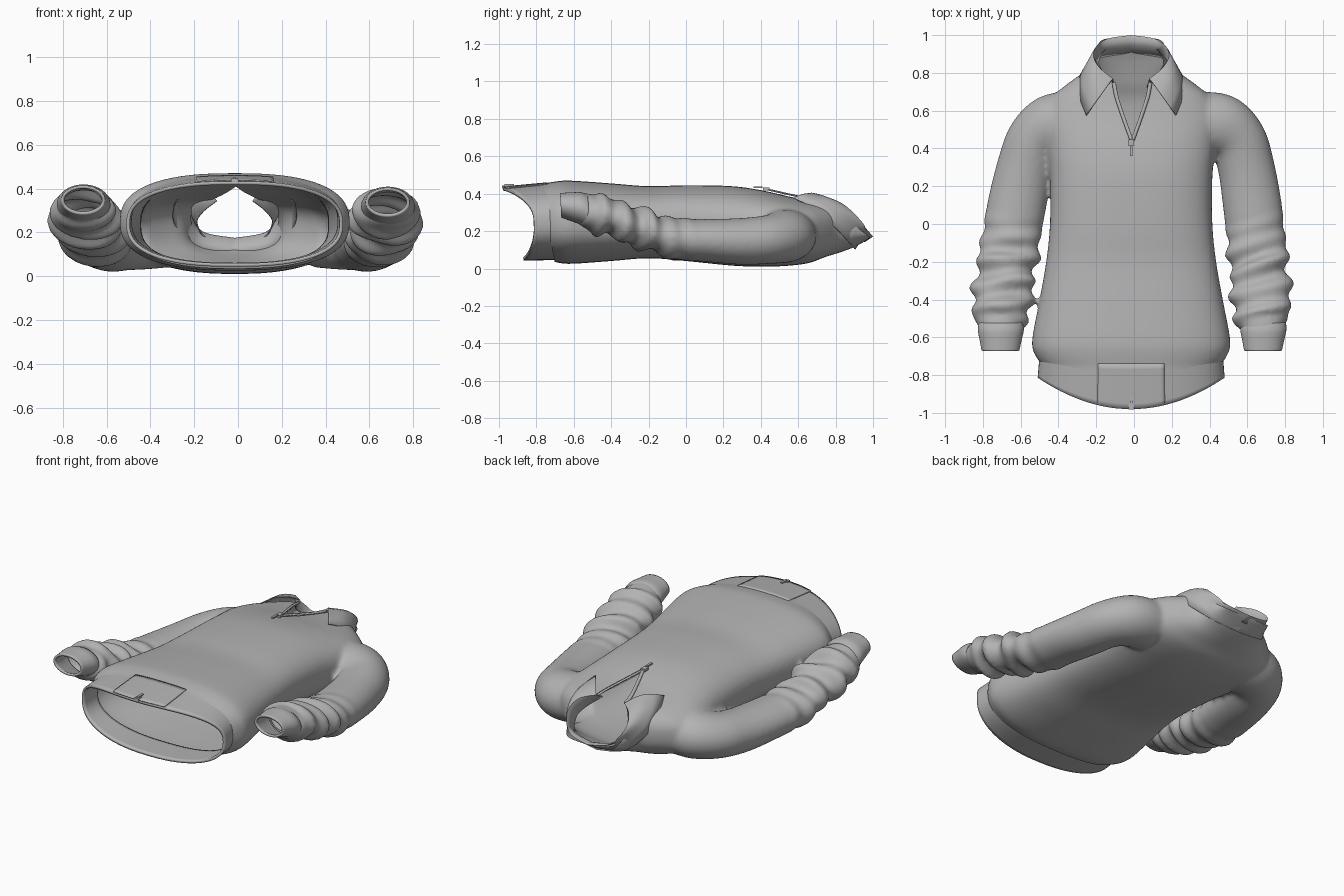
import bpy, bmesh, math
from mathutils import Vector

cube = bpy.data.objects.get("Cube")
if cube:
    bpy.data.objects.remove(cube)


def material(name, value):
    m = bpy.data.materials.new(name)
    m.use_nodes = True
    m.diffuse_color = (value, value, value, 1)
    m.node_tree.nodes["Principled BSDF"].inputs["Base Color"].default_value = (value, value, value, 1)
    return m


CLOTH = material("grey cloth", 0.45)


def spline(keys, steps):
    """Smooth rows passing through the key rows."""
    out = []
    for i in range(len(keys) - 1):
        a, b, c, d = (keys[min(max(j, 0), len(keys) - 1)] for j in range(i - 1, i + 3))
        for s in range(steps):
            t = s / steps
            out.append([q + t / 2 * (r - p + t * (2*p - 5*q + 4*r - u + t * (3*(q - r) + u - p)))
                        for p, q, r, u in zip(a, b, c, d)])
    return out + [list(keys[-1])]


def add_grid(bm, rows, closed=False, caps=False):
    """Quads between rows of points; closed rows make a tube."""
    grid = [[bm.verts.new(p) for p in row] for row in rows]
    n = len(grid[0])
    for r0, r1 in zip(grid, grid[1:]):
        for j in range(n if closed else n - 1):
            k = (j + 1) % n
            bm.faces.new((r0[j], r0[k], r1[k], r1[j]))
    if caps:
        bm.faces.new(grid[0])
        bm.faces.new(grid[-1])


def finish(name, bm, thickness=0, angle=40):
    bmesh.ops.recalc_face_normals(bm, faces=bm.faces)
    mesh = bpy.data.meshes.new(name)
    bm.to_mesh(mesh)
    bm.free()
    mesh.materials.append(CLOTH)
    ob = bpy.data.objects.new(name, mesh)
    bpy.context.collection.objects.link(ob)
    bpy.ops.object.select_all(action='DESELECT')
    ob.select_set(True)
    bpy.context.view_layer.objects.active = ob
    bpy.ops.object.shade_smooth_by_angle(angle=math.radians(angle))
    if thickness:
        mod = ob.modifiers.new("thickness", 'SOLIDIFY')
        mod.thickness = thickness
    return ob


def make(name, rows, closed=False, thickness=0):
    bm = bmesh.new()
    add_grid(bm, rows, closed)
    return finish(name, bm, thickness)


def power(v, e):
    return math.copysign(abs(v) ** e, v)


def angles(n):
    return [2 * math.pi * i / n for i in range(n)]


# Torso: rounded sections along the body (y, half width, back z, front z)
TORSO = [(-.85, .44, .07, .45), (-.76, .465, .05, .455), (-.7, .505, .035, .465),
         (-.62, .525, .025, .47), (-.4, .485, .04, .455), (-.2, .45, .055, .44),
         (0, .43, .04, .445), (.25, .43, .015, .44), (.42, .45, .01, .415),
         (.55, .47, .015, .385), (.66, .43, .03, .365), (.74, .34, .06, .355),
         (.82, .235, .085, .34), (.9, .2, .115, .3), (.99, .16, .165, .2)]
body = bmesh.new()
rows = []
for y, w, back, front in spline(TORSO, 4):
    rows.append([(-.015 + w * power(math.cos(a), .8), y,
                  (back + front) / 2 + (front - back) / 2 * power(math.sin(a), .8)) for a in angles(64)])
add_grid(body, rows, closed=True, caps=True)

# Sleeves: tubes along a bent path (x, y, z, half width, half height)
SLEEVE = [(.34, .53, .18, .17, .14), (.45, .52, .17, .165, .14), (.54, .44, .155, .15, .13),
          (.585, .3, .145, .15, .125), (.62, .12, .15, .155, .115), (.645, -.05, .16, .155, .11),
          (.665, -.2, .2, .155, .1), (.68, -.32, .245, .155, .1), (.685, -.42, .28, .155, .1),
          (.69, -.5, .3, .15, .1), (.695, -.56, .325, .105, .08), (.695, -.64, .335, .09, .06)]


def sleeve_rows(side):
    path = spline(SLEEVE, 8)
    rows = []
    for i, (x, y, z, w, h) in enumerate(path):
        t = Vector(path[min(i + 1, len(path) - 1)][:3]) - Vector(path[max(i - 1, 0)][:3])
        across = t.cross(Vector((0, 0, 1))).normalized()
        up = across.cross(t).normalized()
        # gathered folds on the forearm
        fold = .017 * max(0, min(1, (.05 - y) * 4, (y + .54) * 12))
        ring = []
        for a in angles(40):
            k = fold * (math.sin(52 * y + 1.9 * math.sin(a + side) + side) + .6 * math.sin(31 * y - 2 * a))
            p = Vector((x, y, z)) + across * (w + k) * math.cos(a) + up * (h + k) * math.sin(a)
            p.x += .03 * y if side > 0 else -.03 * y
            ring.append((side * p.x, p.y, p.z))
        rows.append(ring)
    return rows


for side in (-1, 1):
    add_grid(body, sleeve_rows(side), closed=True, caps=True)

# Blend torso and sleeves into one skin
blank = finish("garment_blank", body)
remesh = blank.modifiers.new("blend", 'REMESH')
remesh.mode = 'VOXEL'
remesh.voxel_size = .013
smooth = blank.modifiers.new("soften", 'SMOOTH')
smooth.iterations = 6
skin = bpy.data.meshes.new_from_object(blank.evaluated_get(bpy.context.evaluated_depsgraph_get()))
bpy.data.objects.remove(blank)
body = bmesh.new()
body.from_mesh(skin)


def cut(bm, point, normal, test, remove):
    faces = [f for f in bm.faces if test(f.calc_center_median())]
    geom = faces + list({e for f in faces for e in f.edges}) + list({v for f in faces for v in f.verts})
    bmesh.ops.bisect_plane(bm, geom=geom, plane_co=point, plane_no=normal, clear_outer=remove)


# Open the neck, the waist, the cuffs and the front slit
cut(body, (0, .74, .36), (0, .62, .78), lambda c: c.y > .68 and abs(c.x) < .4, True)
cut(body, (0, -.745, .25), (0, -1, -.2), lambda c: c.y < -.65 and abs(c.x) < .54, True)
cut(body, (0, -.6, 0), (0, -1, 0), lambda c: c.y < -.55 and abs(c.x) > .56, True)
for s in (-1, 1):
    cut(body, (-.01, .45, .4), (.31, s * .11, 0), lambda c: c.y > .4 and c.z > .26 and abs(c.x) < .25, False)
slit = []
for f in body.faces:
    c = f.calc_center_median()
    if c.z > .26 and abs(c.x + .01) < (c.y - .45) * .11 / .31:
        slit.append(f)
bmesh.ops.delete(body, geom=slit, context='FACES')
finish("body_and_sleeves", body, 0, 60)


# Waistband with a curved lower hem
def band_point(a, s, lift=0):
    x = (.485 + .01 * s + lift) * power(math.cos(a), .8)
    bow = max(0, 1 - (x / .5) ** 2)
    hem = -.81 - (.17 if math.sin(a) > 0 else .06) * bow
    top = -.69 - .05 * max(0, math.sin(a))
    half = .205 - .01 * s + lift
    return (x - .015, top + (hem - top) * s, .25 - .012 * s + half * power(math.sin(a), .8))


make("waistband", [[band_point(a, i / 8) for a in angles(80)] for i in range(9)], True, .016)
make("front_waist_panel", [[band_point(math.radians(74 + 2 * j), i / 8, .006) for j in range(17)]
                           for i in range(9)], False, .006)

# Cuffs: short open bands
for side, name in ((1, "left_cuff"), (-1, "right_cuff")):
    rows = []
    for y, w, h, z in spline([(-.52, .118, .09, .305), (-.56, .122, .088, .32),
                              (-.62, .11, .076, .33), (-.67, .1, .066, .338)], 4):
        rows.append([(side * (.695 + side * .03 * y * .6) + w * math.cos(a), y - .05 * math.sin(a) * h,
                      z + (.01 if side < 0 else 0) + h * math.sin(a)) for a in angles(40)])
    make(name, rows, True, .014)

# Collar: inner stand, fold line and turned-down leaf, mirrored about the middle
STAND = [(.085, .72, .345), (.15, .8, .29), (.175, .86, .24), (.13, .93, .17), (0, .955, .14)]
FOLD = [(.1, .765, .365), (.175, .83, .345), (.2, .9, .285), (.14, .975, .2), (0, 1, .17)]
LEAF = [(.235, .575, .375), (.275, .69, .315), (.265, .79, .225), (.17, .875, .135), (0, .9, .105)]


def around(keys):
    half = spline(keys, 8)
    return [(x - .015, y, z) for x, y, z in half] + [(-x - .015, y, z) for x, y, z in reversed(half[:-1])]


stand, fold, leaf = around(STAND), around(FOLD), around(LEAF)
rows = [stand, fold]
for k in (.1, .3, .5, .75, 1):
    row = []
    for p, q in zip(fold, leaf):
        v = Vector(p).lerp(Vector(q), k)
        v.z += .03 * math.sin(math.pi * k)
        row.append(v)
    rows.append(row)
make("collar", rows, False, .006)

# Zip tapes along the slit
for side, name in ((1, "left_zip_tape"), (-1, "right_zip_tape")):
    line = spline([(.0, .44, .425), (.04, .55, .4), (.08, .67, .375), (.095, .75, .362)], 6)
    make(name, [[(-.01 + side * (x + d), y, z - d * .2) for d in (-.008, .012)] for x, y, z in line], False, .006)


# Zip sliders and pulls
def box(name, x, y, z, size):
    bm = bmesh.new()
    bmesh.ops.create_cube(bm, size=1)
    for v in bm.verts:
        v.co = Vector((x, y, z)) + Vector([a * b for a, b in zip(v.co, size)])
    finish(name, bm)


for name, y, z in (("neck_zip", .43, .425), ("hem_zip", -.965, .437)):
    box(name + "_slider", -.015, y, z, (.03, .035, .016))
    box(name + "_pull", -.015, y - (.045 if y > 0 else -.02), z + .01, (.014, .05, .008))
